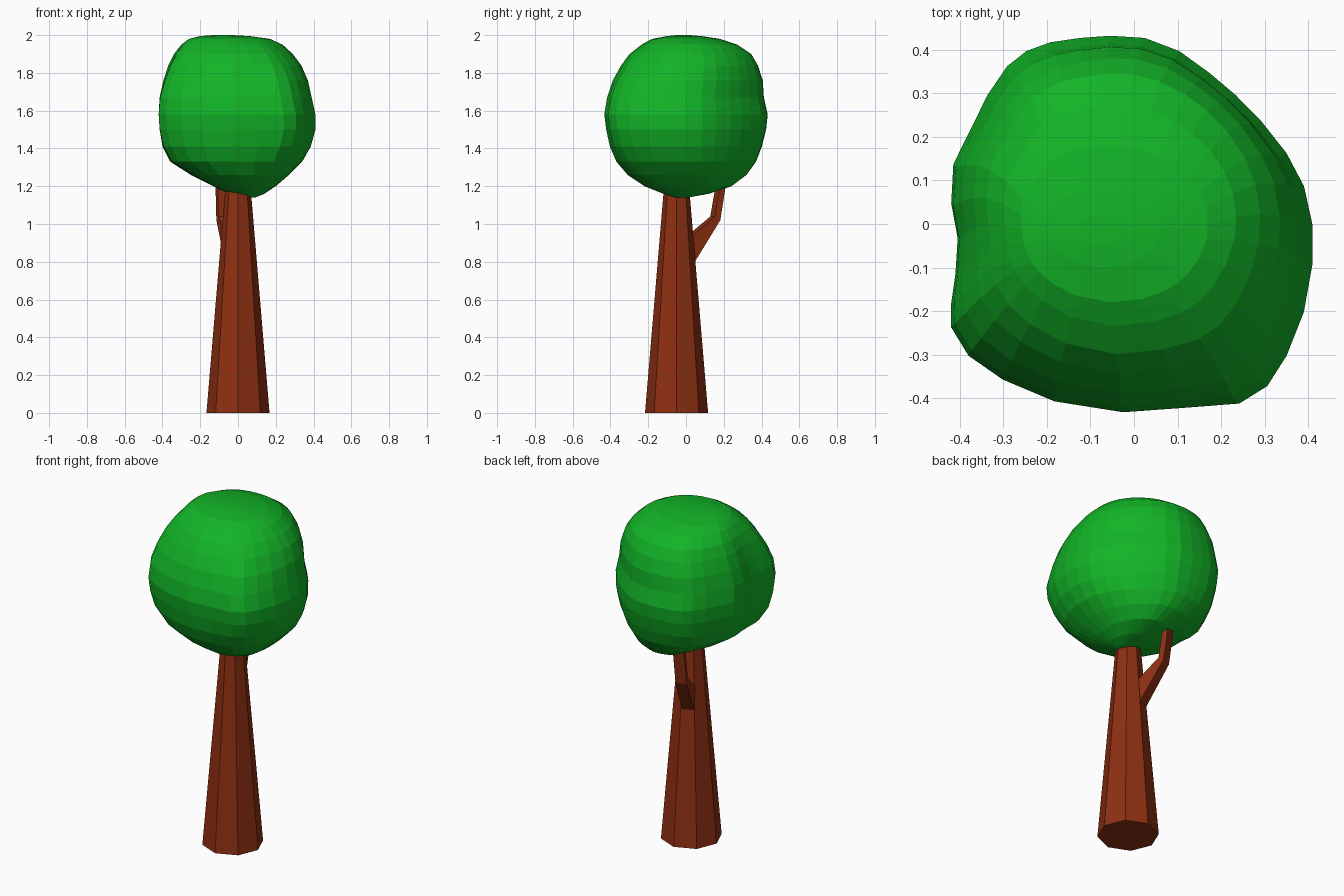
import bpy, bmesh, math
from mathutils import Vector

if "Cube" in bpy.data.objects:
    bpy.data.objects.remove(bpy.data.objects["Cube"])


def material(name, rgb):
    m = bpy.data.materials.new(name)
    m.diffuse_color = (*rgb, 1)
    m.use_nodes = True
    m.node_tree.nodes["Principled BSDF"].inputs["Base Color"].default_value = m.diffuse_color
    return m


def loft(name, rings, mat):
    """Join closed rings of equal length with flat quads and cap both ends."""
    bm = bmesh.new()
    vr = [[bm.verts.new(p) for p in ring] for ring in rings]
    n = len(vr[0])
    for a, b in zip(vr, vr[1:]):
        for i in range(n):
            j = (i + 1) % n
            bm.faces.new((a[i], a[j], b[j], b[i]))
    bm.faces.new(vr[0][::-1])
    bm.faces.new(vr[-1])
    bmesh.ops.recalc_face_normals(bm, faces=bm.faces)
    me = bpy.data.meshes.new(name)
    bm.to_mesh(me)
    bm.free()
    me.materials.append(mat)
    ob = bpy.data.objects.new(name, me)
    bpy.context.collection.objects.link(ob)
    return ob


bark = material("bark brown", (0.27, 0.029, 0.006))
leaf = material("leaf green", (0.006, 0.45, 0.02))


# trunk: tapered octagon
def octagon(r, z):
    return [(r * math.cos(k * math.pi / 4), -0.05 + r * math.sin(k * math.pi / 4), z)
            for k in range(8)]


loft("trunk", [octagon(0.167, 0), octagon(0.062, 1.25)], bark)

# branch: four-sided, pushed out of the back-left trunk face and bent upward
u = Vector((0.92, 0.38, 0))
n = Vector((-0.38, 0.92, 0))


def quad(x, y, z, w, t, dz):
    c = Vector((x, y, z))
    lo, hi = n * t - Vector((0, 0, dz)), -n * t + Vector((0, 0, dz))
    return [c - u * w + lo, c + u * w + lo, c + u * w + hi, c - u * w + hi]


loft("branch", [quad(-0.03, 0.015, 0.855, 0.036, 0.01, 0.07),
                quad(-0.08, 0.155, 1.03, 0.031, 0.016, 0.01),
                quad(-0.086, 0.193, 1.26, 0.031, 0.016, 0.0)], bark)

# crown: plan outline, scaled at each height to the side profiles
outline = [(.42, 0), (.4, .09), (.36, .165), (.3, .24), (.24, .3), (.18, .35), (.11, .4),
           (.03, .43), (-.05, .435), (-.12, .43), (-.19, .42), (-.245, .4), (-.29, .365),
           (-.335, .3), (-.38, .21), (-.415, .14), (-.42, .05), (-.405, -.03), (-.41, -.11),
           (-.42, -.18), (-.42, -.235), (-.38, -.3), (-.3, -.355), (-.18, -.405),
           (-.02, -.43), (.12, -.42), (.25, -.41), (.315, -.37), (.36, -.3), (.4, -.2),
           (.42, -.09)]
# height, left, right, front, back
profile = [(1.14, .04, .09, -.06, .01), (1.16, -.05, .14, -.12, .12),
           (1.20, -.13, .20, -.22, .24), (1.26, -.25, .27, -.31, .32),
           (1.33, -.36, .34, -.37, .37), (1.41, -.40, .385, -.405, .40),
           (1.50, -.415, .41, -.425, .422), (1.58, -.42, .41, -.435, .43),
           (1.67, -.415, .39, -.42, .41), (1.76, -.395, .37, -.39, .405),
           (1.84, -.37, .335, -.345, .38), (1.90, -.34, .29, -.30, .345),
           (1.95, -.30, .235, -.235, .27), (1.98, -.26, .17, -.18, .18),
           (1.995, -.20, .06, -.10, .08), (2.0, -.13, -.03, -.05, .02)]
rings = []
for z, x0, x1, y0, y1 in profile:
    mid = max(0, 1 - ((z - 1.57) / 0.43) ** 2)
    ring = []
    for px, py in outline:
        p = Vector((px / .42, py / .4325))
        # corners round off towards the poles, except the boxy back left
        boxy = 0.6 if px < 0 < py else 0.0
        w = max(mid, boxy)
        p = p * w + p.normalized() * (1 - w)
        ring.append(((x0 + x1) / 2 + p.x * (x1 - x0) / 2,
                     (y0 + y1) / 2 + p.y * (y1 - y0) / 2, z))
    rings.append(ring)
loft("crown", rings, leaf)
